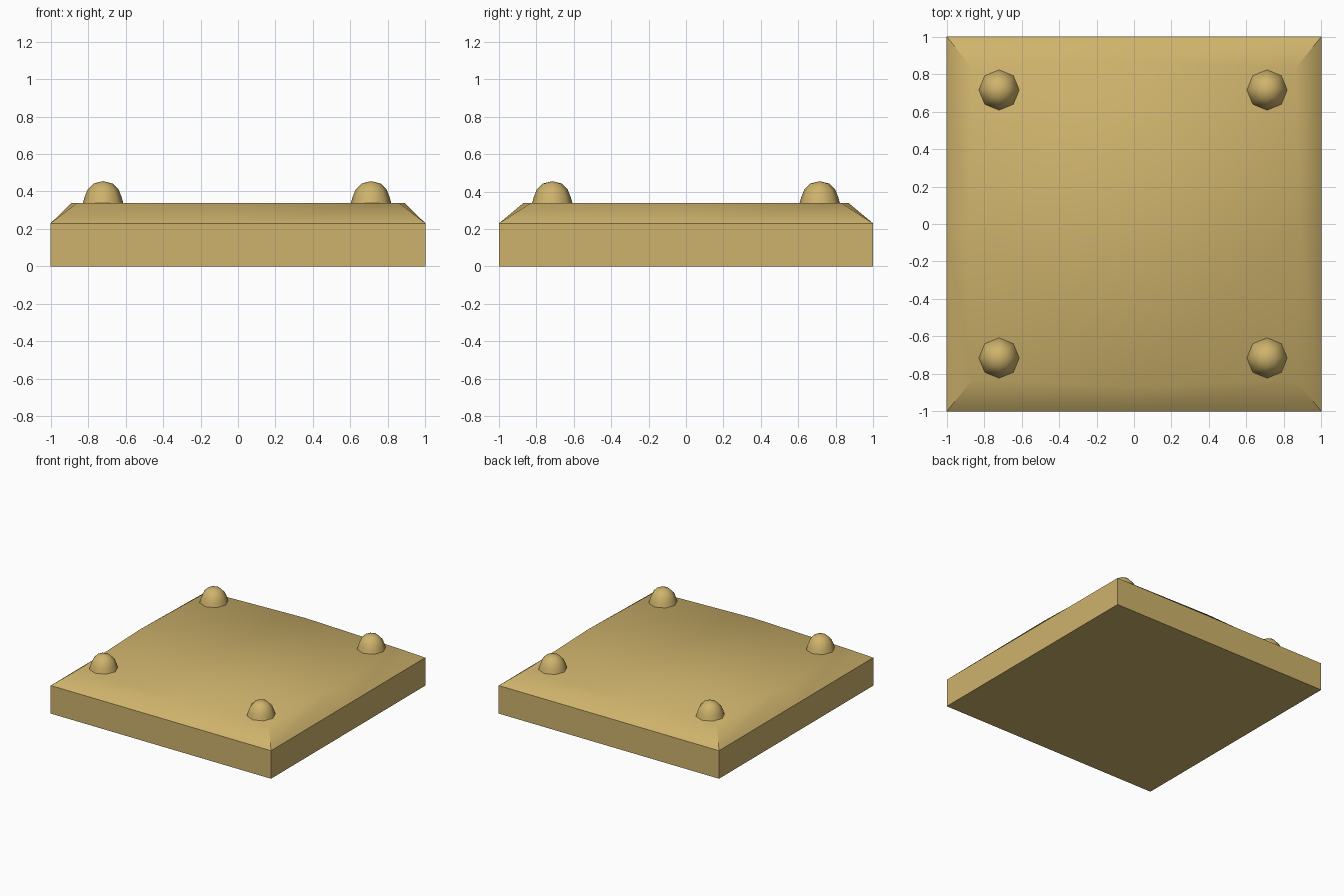
import bpy, bmesh
from math import cos, sin, pi, radians

if "Cube" in bpy.data.objects:
    bpy.data.objects.remove(bpy.data.objects["Cube"])

mat = bpy.data.materials.new("sand_yellow")
mat.diffuse_color = (0.62, 0.45, 0.15, 1)
mat.use_nodes = True
mat.node_tree.nodes["Principled BSDF"].inputs["Base Color"].default_value = mat.diffuse_color


def loft(name, rings, smooth_angle, tip=None):
    """Skin equal-length rings of points, capping the bottom and the top (or a tip)."""
    bm = bmesh.new()
    loops = [[bm.verts.new(p) for p in ring] for ring in rings]
    n = len(loops[0])
    for a, b in zip(loops, loops[1:]):
        for i in range(n):
            j = (i + 1) % n
            bm.faces.new((a[i], a[j], b[j], b[i]))
    bm.faces.new(loops[0][::-1])
    if tip:
        t = bm.verts.new(tip)
        for i in range(n):
            bm.faces.new((loops[-1][i], loops[-1][(i + 1) % n], t))
    else:
        bm.faces.new(loops[-1])
    bmesh.ops.recalc_face_normals(bm, faces=bm.faces)
    me = bpy.data.meshes.new(name)
    bm.to_mesh(me)
    bm.free()
    me.materials.append(mat)
    ob = bpy.data.objects.new(name, me)
    bpy.context.collection.objects.link(ob)
    bpy.ops.object.select_all(action='DESELECT')
    ob.select_set(True)
    bpy.context.view_layer.objects.active = ob
    bpy.ops.object.shade_smooth_by_angle(angle=radians(smooth_angle))
    return ob


# Slab: square sides, sloped rim, slightly bowed plateau
DIRS = [(-1, -1), (0, -1), (1, -1), (1, 0), (1, 1), (0, 1), (-1, 1), (-1, 0)]


def square(z):
    return [(x, y, z) for x, y in DIRS]


plateau = [(x * (0.86 if y else 0.89), y * (0.83 if x else 0.87), 0.338)
           for x, y in DIRS]
loft("stone_slab", [square(0), square(0.23), plateau], 46)

# Domed studs near the four corners
PROFILE = [(0.11, 0.33), (0.099, 0.37), (0.083, 0.41), (0.05, 0.443)]
for side, x in (("left", -0.72), ("right", 0.71)):
    for end, y in (("front", -0.715), ("back", 0.715)):
        rings = [[(x + r * cos(i * pi / 4), y + r * sin(i * pi / 4), z)
                  for i in range(8)] for r, z in PROFILE]
        loft(f"stud_{end}_{side}", rings, 60, tip=(x, y, 0.455))
